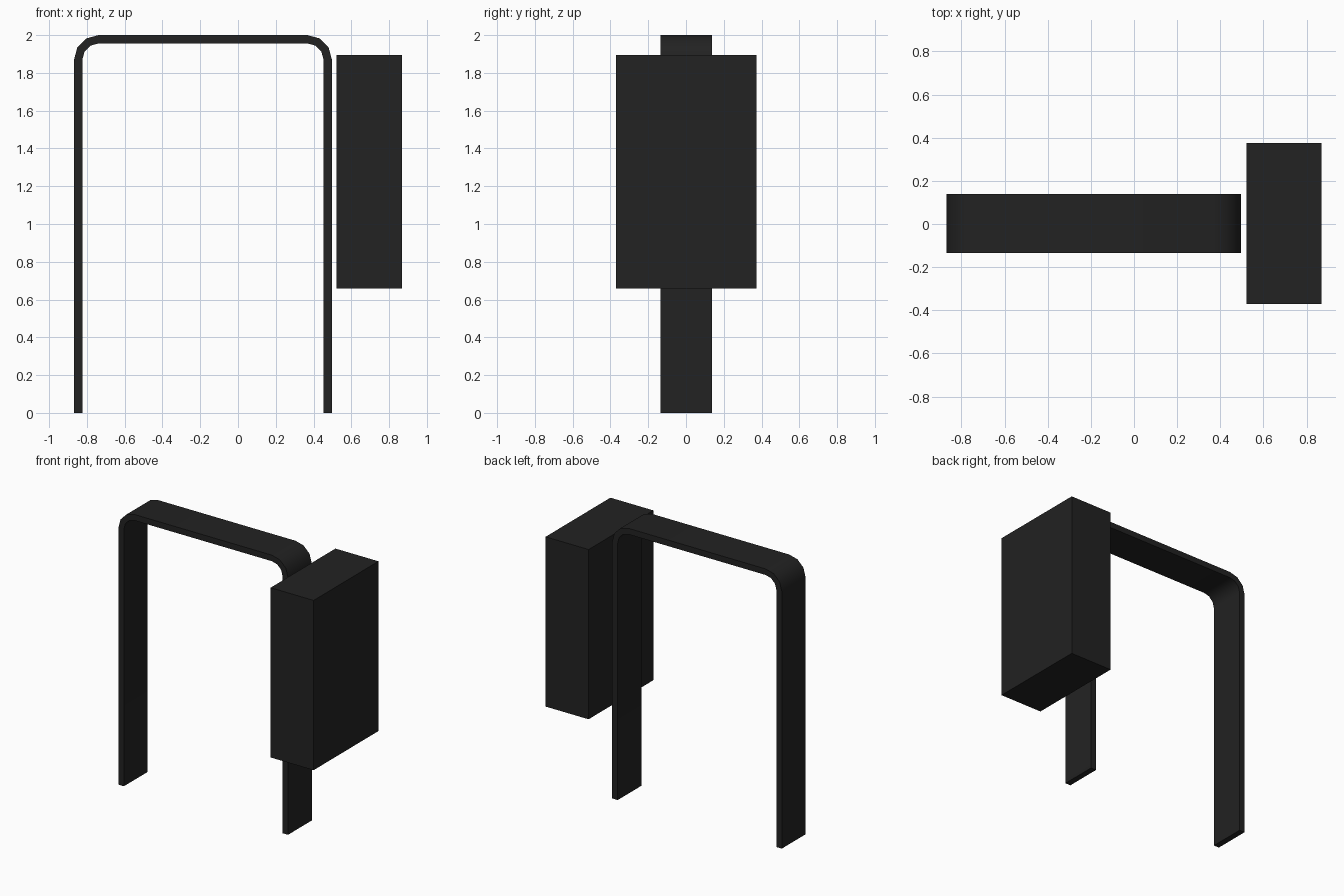
import bpy
import bmesh
from math import radians, sin, cos

cube = bpy.data.objects.get("Cube")
if cube:
    bpy.data.objects.remove(cube, do_unlink=True)

# One matt black for everything
black = bpy.data.materials.new("matt_black")
black.use_nodes = True
colour = (0.016, 0.016, 0.016, 1)
black.diffuse_color = colour
black.node_tree.nodes["Principled BSDF"].inputs["Base Color"].default_value = colour


def add_object(name, bm):
    bmesh.ops.recalc_face_normals(bm, faces=bm.faces)
    mesh = bpy.data.meshes.new(name)
    bm.to_mesh(mesh)
    bm.free()
    mesh.materials.append(black)
    obj = bpy.data.objects.new(name, mesh)
    bpy.context.collection.objects.link(obj)
    return obj


def arch_line(left, right, top, radius, steps=3):
    """Up the left leg, round both corners, down the right leg."""
    points = [(left, 0)]
    for cx, start in ((left + radius, 180), (right - radius, 90)):
        for i in range(steps + 1):
            a = radians(start - 90 * i / steps)
            points.append((cx + radius * cos(a), top - radius + radius * sin(a)))
    return points + [(right, 0)]


# Bent flat bar: strip between outer and inner lines, extruded in depth
LEFT, RIGHT, TOP, RADIUS, THICK = -0.868, 0.497, 2.0, 0.13, 0.044
FRONT, BACK = -0.135, 0.138
outer = arch_line(LEFT, RIGHT, TOP, RADIUS)
inner = arch_line(LEFT + THICK, RIGHT - THICK, TOP - THICK, RADIUS - THICK)
bm = bmesh.new()
rows = [[bm.verts.new((x, FRONT, z)) for x, z in line] for line in (outer, inner)]
for i in range(len(outer) - 1):
    bm.faces.new((rows[0][i], rows[0][i + 1], rows[1][i + 1], rows[1][i]))
result = bmesh.ops.extrude_face_region(bm, geom=bm.faces[:], use_keep_orig=True)
moved = [g for g in result["geom"] if isinstance(g, bmesh.types.BMVert)]
bmesh.ops.translate(bm, verts=moved, vec=(0, BACK - FRONT, 0))
arch = add_object("arch_frame", bm)

# Smooth the bends, keep the bar edges sharp
bpy.ops.object.select_all(action="DESELECT")
arch.select_set(True)
bpy.context.view_layer.objects.active = arch
bpy.ops.object.shade_smooth_by_angle(angle=radians(40))

# Side cabinet, standing just clear of the left leg
bm = bmesh.new()
bmesh.ops.create_cube(bm, size=1)
bmesh.ops.scale(bm, verts=bm.verts, vec=(0.346, 0.745, 1.235))
bmesh.ops.translate(bm, verts=bm.verts, vec=(0.695, 0.002, 1.277))
add_object("side_cabinet", bm)
